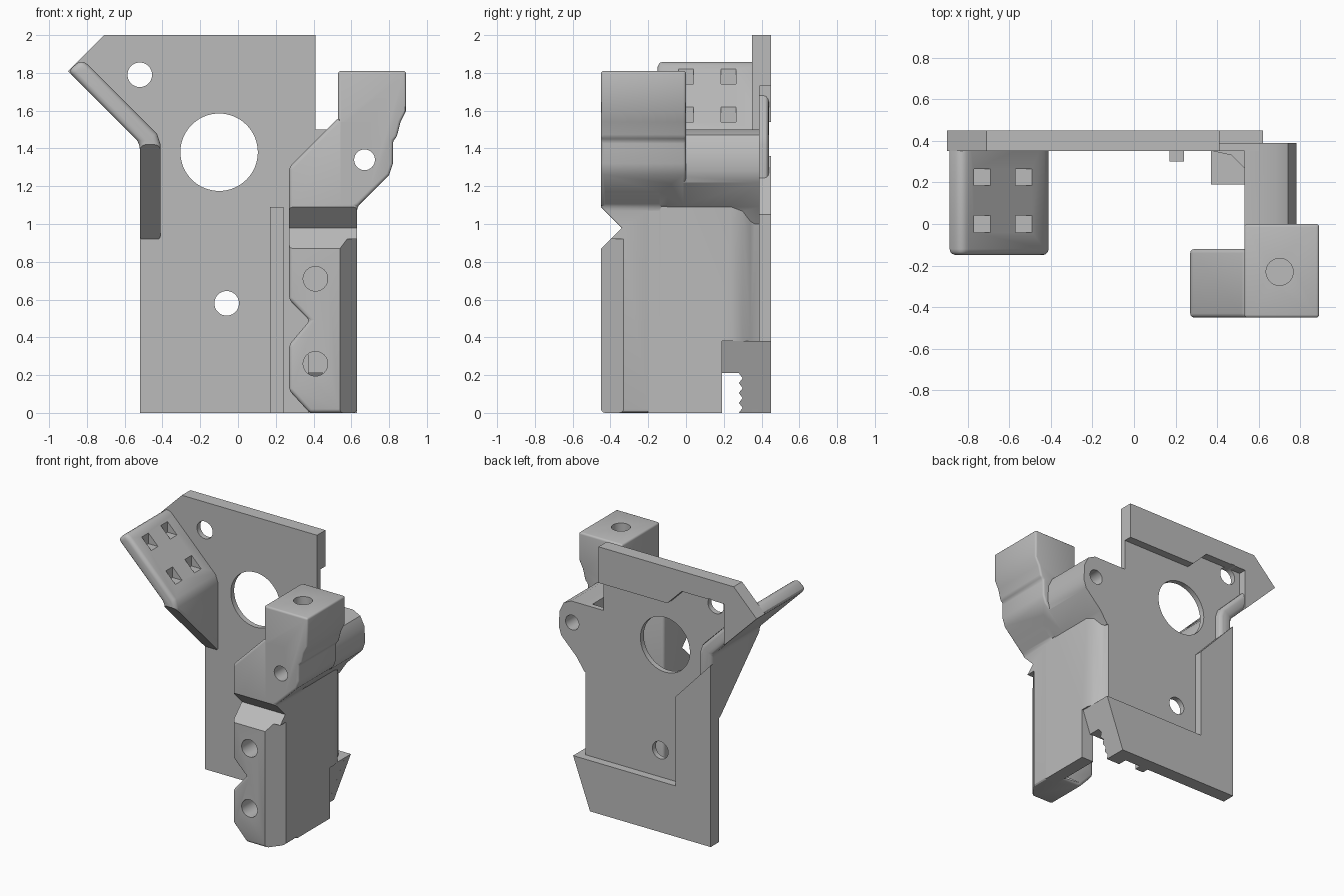
import bpy, bmesh, math
from mathutils import Vector

if "Cube" in bpy.data.objects:
    bpy.data.objects.remove(bpy.data.objects["Cube"])

grey = bpy.data.materials.new("mid grey")
grey.diffuse_color = (0.5, 0.5, 0.5, 1)
grey.use_nodes = True
grey.node_tree.nodes["Principled BSDF"].inputs["Base Color"].default_value = grey.diffuse_color


def prism(name, pts, axis, lo, hi, bevel=0.0):
    """Extrude a 2D profile along an axis, with optional rounded edges."""
    place = {'x': lambda a, b, t: (t, a, b),
             'y': lambda a, b, t: (a, t, b),
             'z': lambda a, b, t: (a, b, t)}[axis]
    bm = bmesh.new()
    face = bm.faces.new([bm.verts.new(place(a, b, lo)) for a, b in pts])
    ext = bmesh.ops.extrude_face_region(bm, geom=[face])
    vs = [g for g in ext['geom'] if isinstance(g, bmesh.types.BMVert)]
    bmesh.ops.translate(bm, verts=vs, vec=Vector(place(0, 0, hi - lo)))
    bmesh.ops.recalc_face_normals(bm, faces=bm.faces)
    if bevel:
        sharp = [e for e in bm.edges if e.calc_face_angle(0) > math.radians(28)]
        bmesh.ops.bevel(bm, geom=sharp, offset=bevel, segments=3, profile=0.5,
                        affect='EDGES', clamp_overlap=True)
    me = bpy.data.meshes.new(name)
    bm.to_mesh(me)
    bm.free()
    ob = bpy.data.objects.new(name, me)
    bpy.context.collection.objects.link(ob)
    me.materials.append(grey)
    return ob


def box(name, x0, x1, y0, y1, z0, z1):
    return prism(name, [(x0, y0), (x1, y0), (x1, y1), (x0, y1)], 'z', z0, z1)


def rod(a, b, r, axis, lo, hi, n=40):
    pts = [(a + r * math.cos(2 * math.pi * i / n), b + r * math.sin(2 * math.pi * i / n))
           for i in range(n)]
    return prism("cutter", pts, axis, lo, hi)


def combine(ob, others, op='DIFFERENCE'):
    """Apply booleans and remove the tool objects."""
    for o in others:
        m = ob.modifiers.new("bool", 'BOOLEAN')
        m.operation, m.solver, m.object = op, 'EXACT', o
        dg = bpy.context.evaluated_depsgraph_get()
        me = bpy.data.meshes.new_from_object(ob.evaluated_get(dg))
        ob.modifiers.clear()
        ob.data = me
        bpy.data.objects.remove(o)


# Back plate, thin sheet with bolt holes
plate = prism("back_plate", [(-0.52, 0), (0.48, 0), (0.61, 0.36), (0.56, 0.38), (0.56, 1.0),
              (0.6, 1.2), (0.6, 1.5), (0.41, 1.5), (0.41, 2), (-0.71, 2), (-0.9, 1.81),
              (-0.52, 1.43)], 'y', 0.35, 0.39)
# Raised border pads on the rear face
low_pad = prism("lower_rim", [(-0.52, 0), (0.48, 0), (0.62, 0.38), (-0.23, 0.38),
                (-0.23, 1.05), (-0.52, 1.36)], 'y', 0.38, 0.45)
top_pad = prism("upper_rim", [(0.41, 1.73), (0.41, 2), (-0.71, 2), (-0.9, 1.81), (-0.63, 1.54),
                (-0.63, 1.85), (-0.28, 1.85), (-0.16, 1.73)], 'y', 0.38, 0.45)
combine(plate, [low_pad, top_pad], 'UNION')
combine(plate, [rod(-0.1, 1.38, 0.205, 'y', 0.2, 0.6, 64), rod(-0.52, 1.79, 0.065, 'y', 0.2, 0.6),
                rod(-0.06, 0.58, 0.065, 'y', 0.2, 0.6)])

# Thin rib on the front of the plate
rib = box("plate_rib", 0.17, 0.24, 0.30, 0.36, 0, 1.09)

# Slanted wing with a tapering gusset below it
wing = prism("side_wing", [(-0.9, 1.81), (-0.83, 1.87), (-0.79, 1.84), (-0.43, 1.48), (-0.41, 1.42),
             (-0.41, 0.91), (-0.52, 0.91), (-0.52, 1.43)], 'y', -0.15, 0.44, 0.03)
taper = prism("cutter", [(-0.3, 0.5), (0.36, 0.5), (0.36, 0.91), (-0.15, 1.42), (-0.3, 1.57)],
              'x', -0.6, -0.3)
combine(wing, [taper])
combine(wing, [box("cutter", x - 0.04, x + 0.04, y - 0.04, y + 0.04, -x + 1.01, -x + 1.11)
               for x in (-0.73, -0.53) for y in (0.0, 0.225)])

# Clamp column: front block, head, side wall and rear bolt boss
column = prism("clamp_column", [(0.38, 0), (0.63, 0), (0.63, 1.09), (0.72, 1.18), (0.72, 1.56),
               (0.53, 1.56), (0.27, 1.3), (0.27, 0.6), (0.38, 0.49), (0.27, 0.36), (0.27, 0.12)],
               'y', -0.45, -0.12, 0.02)
head = prism("head", [(0.53, 1.09), (0.63, 1.09), (0.8, 1.26), (0.82, 1.32), (0.82, 1.44),
             (0.84, 1.46), (0.86, 1.54), (0.89, 1.6), (0.89, 1.81), (0.53, 1.81)],
             'y', -0.45, 0.0, 0.018)
wall = prism("wall", [(0.53, -0.2), (0.63, -0.2), (0.63, 0.24), (0.615, 0.3), (0.58, 0.34),
             (0.56, 0.39), (0.38, 0.39), (0.38, 0.35), (0.47, 0.33), (0.53, 0.27)], 'z', 0, 1.4)
boss = prism("boss", [(0.53, 1.0), (0.57, 1.0), (0.63, 1.09), (0.76, 1.22), (0.78, 1.28),
             (0.775, 1.4), (0.74, 1.47), (0.68, 1.5), (0.53, 1.5)], 'y', -0.1, 0.39)
combine(column, [head, wall, boss], 'UNION')

# Notch, corner chamfer, jaw gap and screw holes
notch = prism("cutter", [(-0.56, 1.2), (-0.34, 0.98), (-0.56, 0.76)], 'x', 0.1, 0.8)
chamfer = prism("cutter", [(0.53, -0.463), (0.66, -0.463), (0.66, -0.29)], 'z', -0.1, 0.92)
gap = box("cutter", 0.2, 0.8, 0.19, 0.6, -0.1, 0.38)
combine(column, [notch, chamfer, gap,
                 rod(0.41, 0.71, 0.065, 'y', -0.6, 0.0), rod(0.41, 0.26, 0.065, 'y', -0.6, 0.0),
                 rod(0.67, 1.34, 0.055, 'y', -0.6, 0.6), rod(0.70, -0.23, 0.065, 'z', 1.5, 2.0)])

# Toothed jaw at the foot of the plate
teeth = [(0.28 + 0.02 * (i % 2), 0.21 - 0.0262 * i) for i in range(9)]
jaw = prism("toothed_jaw", [(0.39, 0), (0.39, 0.38), (0.19, 0.38), (0.19, 0.21)] + teeth,
            'x', 0.37, 0.64)
combine(jaw, [prism("cutter", [(0.443, -0.1), (0.8, -0.1), (0.8, 0.5), (0.664, 0.5)],
                    'y', 0, 0.6)])

# Smooth rounded edges, keep sharp corners
for ob in list(bpy.context.collection.objects):
    bpy.ops.object.select_all(action='DESELECT')
    ob.select_set(True)
    bpy.context.view_layer.objects.active = ob
    bpy.ops.object.shade_smooth_by_angle(angle=math.radians(30))
